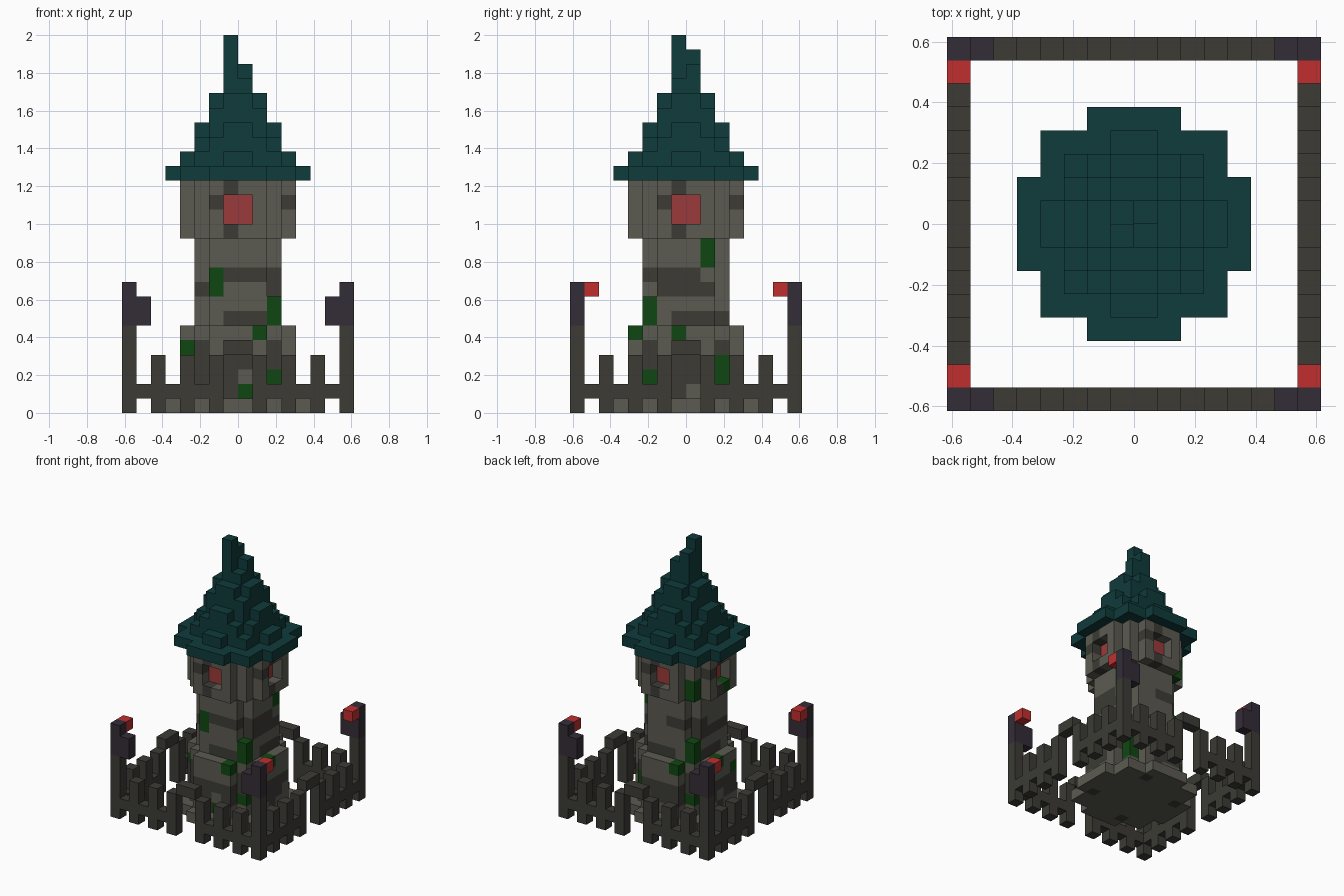
import bpy, bmesh
from mathutils import Vector

if "Cube" in bpy.data.objects:
    bpy.data.objects.remove(bpy.data.objects["Cube"])

U = 1 / 13  # size of one block


def material(name, r, g, b):
    m = bpy.data.materials.new(name)
    m.use_nodes = True
    m.diffuse_color = (r, g, b, 1)
    m.node_tree.nodes["Principled BSDF"].inputs["Base Color"].default_value = (r, g, b, 1)
    return m


MATS = {
    "stone": material("light stone", .105, .102, .083),
    "dark": material("dark stone", .045, .044, .036),
    "moss": material("moss green", .005, .062, .006),
    "roof": material("teal roof", .005, .043, .043),
    "glow": material("dull red window", .33, .041, .041),
    "wood": material("fence wood", .045, .044, .036),
    "iron": material("purple iron", .034, .026, .038),
    "lamp": material("bright red lamp", .53, .028, .028),
}
SIDES = [Vector(d) for d in ((1, 0, 0), (-1, 0, 0), (0, 1, 0), (0, -1, 0), (0, 0, 1), (0, 0, -1))]


def build(name, cells):
    """Turn a block dictionary {cell: material key} into an outer shell."""
    keys = sorted(set(cells.values()))
    bm = bmesh.new()
    for cell, key in cells.items():
        c = Vector(cell) + Vector((.5, .5, .5))
        for n in SIDES:
            if tuple(int(a + b) for a, b in zip(cell, n)) in cells:
                continue
            s = Vector((n.y, n.z, n.x))
            t = n.cross(s)
            corners = [(-1, -1), (1, -1), (1, 1), (-1, 1)]
            f = bm.faces.new([bm.verts.new((c + (n + s * i + t * j) / 2) * U) for i, j in corners])
            f.material_index = keys.index(key)
    bmesh.ops.remove_doubles(bm, verts=bm.verts, dist=U / 100)
    mesh = bpy.data.meshes.new(name)
    bm.to_mesh(mesh)
    bm.free()
    for k in keys:
        mesh.materials.append(MATS[k])
    bpy.context.collection.objects.link(bpy.data.objects.new(name, mesh))


def disc(widths, z0, z1, key):
    """Stepped round layer; widths are half widths per row from the middle out."""
    return {(x, y, z): key for z in range(z0, z1)
            for row, w in enumerate(widths) for y in (row, -row - 1) for x in range(-w, w)}


def box(x0, x1, y0, y1, z0, z1, key):
    return {(x, y, z): key for x in range(x0, x1) for y in range(y0, y1) for z in range(z0, z1)}


def turn(cell, times):
    x, y, z = cell
    for _ in range(times):
        x, y = -y - 1, x
    return x, y, z


def turned(cells, times):
    return {turn(c, times): k for c, k in cells.items()}


def paint(cells, key, spots, turns=(0,)):
    """Recolour or add columns given as (x, y, bottom, height)."""
    for x, y, z, h in spots:
        for i in range(h):
            for t in turns:
                cells[turn((x, y, z + i), t)] = key


ROUND = range(4)
HALF = (0, 2)

# Flared base with a dark course and moss
base = disc((5, 5, 4, 4, 2), 0, 1, "stone")
base.update(disc((4, 4, 3, 2), 1, 6, "stone"))
for c in base:
    if c[2] == 3 or (c[2] == 2 and (c[0] + c[1]) % 4):
        base[c] = "dark"
paint(base, "dark", [(-2, -4, 0, 1), (-1, -4, 1, 1), (2, -3, 4, 1)], ROUND)
paint(base, "moss", [(1, -4, 5, 1), (3, -1, 5, 1), (2, -3, 2, 1)], HALF)
paint(base, "moss", [(0, -4, 1, 1), (-4, -2, 4, 1), (2, 2, 2, 2)])
build("tower_base", base)

# Shaft with broken dark bands
shaft = disc((3, 3, 2), 6, 12, "stone")
for c in shaft:
    x, y, z = c
    if (z == 6 and (-1 <= x < 2 or -1 <= y < 2)) or (z == 9 and (x >= -1 and y < 1 or x < 0 < y)) \
            or (z == 8 and (x >= 2 or x < -2)):
        shaft[c] = "dark"
paint(shaft, "moss", [(2, -3, 6, 2)], HALF)
paint(shaft, "moss", [(-2, -3, 8, 2), (2, 1, 10, 2)])
build("tower_shaft", shaft)

# Lookout room with a recessed window on each side
head = disc((4, 4, 3, 2), 12, 16, "stone")
paint(head, "dark", [(-1, -4, 15, 1), (-1, -4, 12, 1), (-2, -4, 14, 1), (3, -2, 14, 1)], ROUND)
paint(head, "moss", [(-3, 2, 12, 2), (-4, -1, 12, 1)])
for t in ROUND:
    for x in (-1, 0):
        for z in (13, 14):
            head.pop(turn((x, -4, z), t))
            head[turn((x, -3, z), t)] = "glow"
build("lookout_room", head)

# Stepped roof with a crooked tip
roof = {}
layers = [(5, 5, 4, 4, 2), (4, 3, 3, 1), (3, 3, 2), (3, 2, 1), (2, 2), (2, 1), (1,)]
for i, widths in enumerate(layers):
    roof.update(disc(widths, 16 + i, 17 + i, "roof"))
paint(roof, "roof", [(-1, -1, 23, 3), (-1, 0, 23, 2), (0, 0, 23, 1)])
build("roof", roof)

# Fence side: pickets, rails and a gate arch, repeated round the tower
side = {}
for x in (-6, -4, -2, 1, 3, 5):
    side.update(box(x, x + 1, -8, -7, 0, 4, "wood"))
side.update(box(-7, -1, -8, -7, 1, 2, "wood"))
side.update(box(1, 7, -8, -7, 1, 2, "wood"))
side.update(box(-1, 1, -8, -7, 4, 5, "wood"))
for name, t in zip(("front", "left", "back", "right"), ROUND):
    build(name + "_fence", turned(side, t))

# Corner posts with iron brackets and hanging lamps, mirrored on both axes
post = box(7, 8, 7, 8, 0, 6, "wood")
post.update(box(7, 8, 7, 8, 6, 9, "iron"))
post.update(box(6, 7, 7, 8, 6, 8, "iron"))
lamp = box(7, 8, 6, 7, 8, 9, "lamp")


def mirrored(cells, mx, my):
    return {(-x - 1 if mx else x, -y - 1 if my else y, z): k for (x, y, z), k in cells.items()}


for mx, xn in enumerate(("left", "right")):
    for my, yn in enumerate(("back", "front")):
        build(f"{yn}_{xn}_post", mirrored(post, mx, my))
        build(f"{yn}_{xn}_lamp", mirrored(lamp, mx, my))
